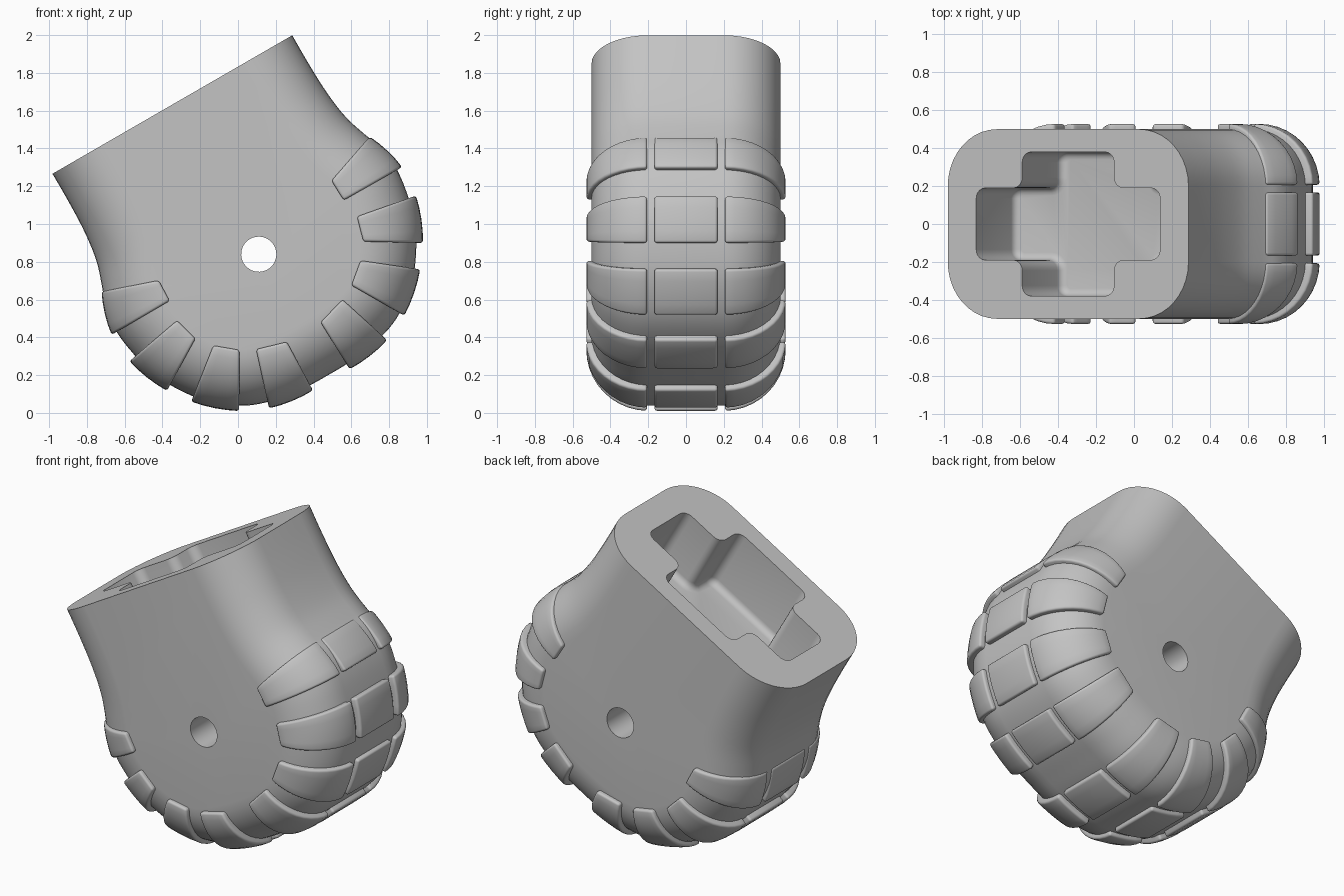
import bpy, bmesh, math
from mathutils import Matrix, Vector

if "Cube" in bpy.data.objects:
    bpy.data.objects.remove(bpy.data.objects["Cube"])

# everything is modelled upright around the pin hole, then tilted 30 degrees
TILT = Matrix.Translation((0.11, 0, 0.84)) @ Matrix.Rotation(math.radians(-30), 4, 'Y')
TOP = 0.915
grey = bpy.data.materials.new("mid_grey")
grey.diffuse_color = (0.55, 0.55, 0.55, 1)
grey.use_nodes = True
grey.node_tree.nodes["Principled BSDF"].inputs["Base Color"].default_value = grey.diffuse_color


def make_object(name, bm):
    bmesh.ops.recalc_face_normals(bm, faces=bm.faces[:])
    bm.transform(TILT)
    me = bpy.data.meshes.new(name)
    bm.to_mesh(me)
    bm.free()
    me.materials.append(grey)
    ob = bpy.data.objects.new(name, me)
    bpy.context.collection.objects.link(ob)
    return ob


def activate(ob):
    bpy.ops.object.select_all(action='DESELECT')
    ob.select_set(True)
    bpy.context.view_layer.objects.active = ob


def finish(ob, angle=30):
    activate(ob)
    for m in list(ob.modifiers):
        bpy.ops.object.modifier_apply(modifier=m.name)
    bpy.ops.object.shade_smooth_by_angle(angle=math.radians(angle))


# side profile of the body: half outline from bottom centre to the top rim
half = [(0, -.738), (.13, -.735), (.30, -.713), (.46, -.66), (.60, -.56), (.705, -.44),
        (.80, -.27), (.845, -.09), (.858, .05), (.845, .16), (.805, .265), (.762, .40),
        (.740, .56), (.733, .74), (.733, TOP)]
ctrl = [Vector((-u, v)) for u, v in half[:0:-1]] + [Vector(p) for p in half]


def smooth_curve(pts, n=5):
    out = []
    for i in range(len(pts) - 1):
        p0, p1, p2 = pts[max(i - 1, 0)], pts[i], pts[i + 1]
        p3 = pts[min(i + 2, len(pts) - 1)]
        for k in range(n):
            t = k / n
            out.append(0.5 * (2 * p1 + (p2 - p0) * t + (2 * p0 - 5 * p1 + 4 * p2 - p3) * t * t
                              + (3 * p1 - p0 - 3 * p2 + p3) * t ** 3))
    return out + [pts[-1]]


curve = smooth_curve(ctrl)
last = len(curve) - 1
normals = []
for i in range(last + 1):
    d = (curve[min(i + 1, last)] - curve[max(i - 1, 0)]).normalized()
    normals.append(Vector((-d.y, d.x)))      # points inward
normals[0], normals[last] = Vector((1, 0)), Vector((-1, 0))

# body: profile inset along a quarter round towards front and back
R, N = 0.3, 10
section = [(R - R * math.cos(a), 0.2 + R * math.sin(a))
           for a in (math.pi / 2 * k / N for k in range(N + 1))]
section = [(d, -y) for d, y in reversed(section)] + section
bm = bmesh.new()
rings = [[bm.verts.new((p.x + n.x * d, y, min(p.y + n.y * d, TOP)))
          for p, n in zip(curve, normals)] for d, y in section]
for a, b in zip(rings, rings[1:]):
    for i in range(last):
        bm.faces.new((a[i], a[i + 1], b[i + 1], b[i]))
bm.faces.new(rings[0])
bm.faces.new(rings[-1])
bm.faces.new([r[0] for r in rings] + [r[-1] for r in reversed(rings)])
body = make_object("body", bm)

# cross-shaped socket cutter with rounded corners and floor
L, W, S, D = 0.56, 0.19, 0.28, 0.38
FLOOR = TOP - 0.41
cross = [(L, -W), (L, W), (S, W), (S, D), (-S, D), (-S, W),
         (-L, W), (-L, -W), (-S, -W), (-S, -D), (S, -D), (S, -W)]
bm = bmesh.new()
low = [bm.verts.new((u, y, FLOOR)) for u, y in cross]
high = [bm.verts.new((u, y, TOP + 0.2)) for u, y in cross]
bm.faces.new(low)
bm.faces.new(high)
for i in range(12):
    j = (i + 1) % 12
    bm.faces.new((low[i], low[j], high[j], high[i]))
bmesh.ops.recalc_face_normals(bm, faces=bm.faces[:])
upright = [e for e in bm.edges if abs(e.verts[0].co.z - e.verts[1].co.z) > 0.1]
bmesh.ops.bevel(bm, geom=upright, offset=0.055, segments=5, profile=0.5, affect='EDGES')
floor = [e for e in bm.edges if all(abs(v.co.z - FLOOR) < 1e-4 for v in e.verts)]
bmesh.ops.bevel(bm, geom=floor, offset=0.04, segments=4, profile=0.5, affect='EDGES')
socket = make_object("socket_cutter", bm)

# pin hole cutter
bm = bmesh.new()
bmesh.ops.create_cone(bm, cap_ends=True, segments=40, radius1=0.093, radius2=0.093, depth=2,
                      matrix=Matrix.Rotation(math.pi / 2, 4, 'X'))
pin = make_object("pin_hole_cutter", bm)

for cutter in (socket, pin):
    m = body.modifiers.new("cut", 'BOOLEAN')
    m.operation, m.solver, m.object = 'DIFFERENCE', 'EXACT', cutter
finish(body)
for cutter in (socket, pin):
    bpy.data.objects.remove(cutter)

# tread blocks: outer corner pair, then inner corner pair, in the side view
RT = 0.328
treads = [((.82, .245), (.888, .02), (.528, .145), (.532, .022)),
          ((.876, -.148), (.783, -.383), (.55, -.087), (.513, -.219)),
          ((.70, -.497), (.505, -.667), (.45, -.298), (.342, -.388)),
          ((.361, -.734), (.112, -.768), (.264, -.429), (.103, -.476))]


def slab(bm, quad, mirror, outer, inner):
    """Closed block swept across the tread between outer and inner cross-sections."""
    o0, o1, i0, i1 = (Vector(p) for p in quad)
    out_dir = ((o0 + o1) - (i0 + i1)).normalized()
    loop = outer + inner[::-1]
    rows = []
    for k in range(5):
        s = k / 4
        o, i = o0.lerp(o1, s), i0.lerp(i1, s)
        row = []
        for d, y in loop:
            p = o + (i - o) * (d / RT) + out_dir * 0.04 * s * (1 - s) * (1 - d / RT)
            row.append(bm.verts.new((p.x * mirror, y, p.y)))
        rows.append(row)
    n = len(loop)
    for a, b in zip(rows, rows[1:]):
        for j in range(n):
            bm.faces.new((a[j], a[(j + 1) % n], b[(j + 1) % n], b[j]))
    m = len(outer)
    for row in (rows[0], rows[-1]):          # end walls
        for j in range(m - 1):
            bm.faces.new((row[j], row[j + 1], row[n - 2 - j], row[n - 1 - j]))


def arc(r, sign):
    angles = [math.radians(1.2 + 88.8 * k / 10) for k in range(11)]
    return [(RT - r * math.cos(a), sign * (0.2 + r * math.sin(a))) for a in angles]


for mirror, side in ((1, "right"), (-1, "left")):
    for idx, quad in enumerate(treads, 1):
        bm = bmesh.new()
        slab(bm, quad, mirror, [(0, -.167), (0, .167)], [(.07, -.167), (.07, .167)])
        for sign in (1, -1):
            slab(bm, quad, mirror, arc(RT, sign), arc(RT - 0.075, sign))
        ob = make_object(f"tread_{side}_{idx}", bm)
        bev = ob.modifiers.new("soft_edges", 'BEVEL')
        bev.width, bev.segments = 0.014, 3
        bev.limit_method, bev.angle_limit = 'ANGLE', math.radians(40)
        finish(ob, 35)
